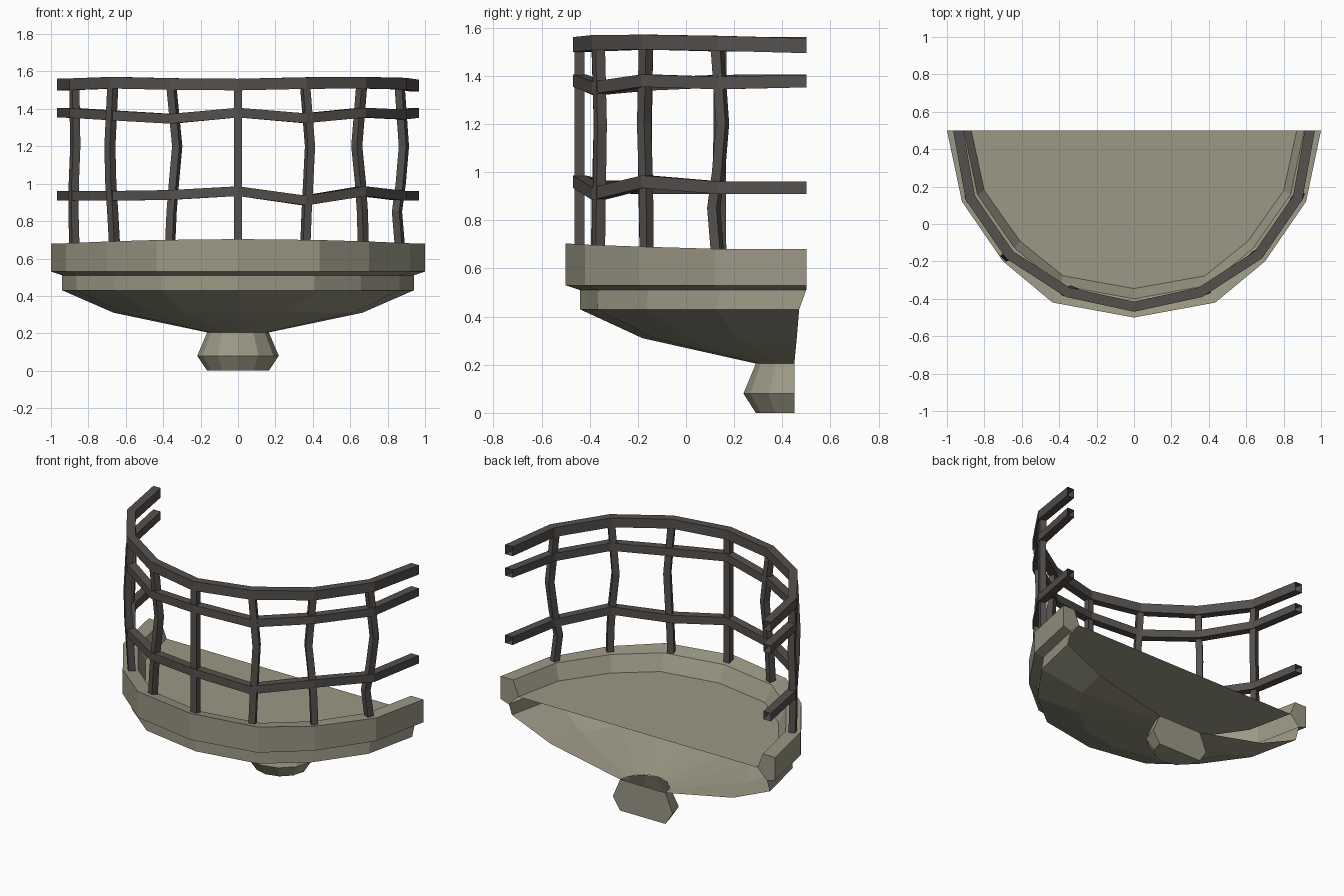
import bpy, bmesh, math
from mathutils import Vector

if "Cube" in bpy.data.objects:
    bpy.data.objects.remove(bpy.data.objects["Cube"])


def material(name, rgb):
    m = bpy.data.materials.new(name)
    m.diffuse_color = (*rgb, 1)
    m.use_nodes = True
    m.node_tree.nodes["Principled BSDF"].inputs["Base Color"].default_value = m.diffuse_color
    return m


STONE = material("weathered stone", (0.33, 0.315, 0.235))
IRON = material("dark iron", (0.09, 0.08, 0.073))


def make(name, bm, mat):
    bmesh.ops.recalc_face_normals(bm, faces=bm.faces)
    me = bpy.data.meshes.new(name)
    bm.to_mesh(me)
    bm.free()
    me.materials.append(mat)
    ob = bpy.data.objects.new(name, me)
    bpy.context.collection.objects.link(ob)
    return ob


def loft(bm, loops, closed=False):
    """Join successive vertex loops with quads; returns the vertex rows."""
    rows = [[bm.verts.new(p) for p in lp] for lp in loops]
    n = len(rows[0])
    for a, b in zip(rows, rows[1:]):
        for i in range(n if closed else n - 1):
            j = (i + 1) % n
            bm.faces.new((a[i], a[j], b[j], b[i]))
    return rows


def mirrored(half):
    return [(-x, y) for x, y in half] + [(x, y) for x, y in reversed(half[:-1])]


# plan of the outer rim, measured from the back edge
PLAN = mirrored([(1, 0), (0.92, 0.38), (0.70, 0.70), (0.435, 0.92), (0, 1)])


def ring(sx, sy, back, z, rise=0):
    lift = lambda x: rise * max(0, 1 - (x / 0.95) ** 2)
    return [(x * sx, back - y * sy, z + lift(x)) for x, y in PLAN]


# rim with raised lip, ends capped, and inner floor
bm = bmesh.new()
rows = loft(bm, [ring(0.87, 0.845, 0.5, 0.58), ring(0.91, 0.90, 0.5, 0.68),
                 ring(1, 1, 0.5, 0.68, 0.024), ring(1, 1, 0.5, 0.53),
                 ring(0.94, 0.94, 0.5, 0.51)])
bm.faces.new(rows[0])
for k in (0, -1):
    bm.faces.new([r[k] for r in rows])
make("balcony_floor_and_rim", bm, STONE)

# bowl shell below the rim, open at the back
bm = bmesh.new()
loft(bm, [ring(0.94, 0.94, 0.5, 0.512), ring(0.94, 0.91, 0.47, 0.43),
          ring(0.665, 0.64, 0.46, 0.31), ring(0.165, 0.16, 0.45, 0.205)])
make("bowl_underside", bm, STONE)

# half-round knob with flat back
bm = bmesh.new()
arc = [math.pi * i / 6 for i in range(7)]
rows = loft(bm, [[(-r * math.cos(a), 0.45 - r * 0.97 * math.sin(a), z) for a in arc]
                 for r, z in ((0.165, 0.205), (0.218, 0.08), (0.165, 0))])
bm.faces.new(rows[-1])
bm.faces.new([r[0] for r in rows] + [r[-1] for r in reversed(rows)])
make("bottom_knob", bm, STONE)

# railing plan
RAIL = mirrored([(0.94, 0.5), (0.875, 0.14), (0.665, -0.165), (0.355, -0.365), (0, -0.442)])


def rail(name, zs, h):
    bm = bmesh.new()
    pts = [Vector(p) for p in RAIL]
    loops = []
    for i, p in enumerate(pts):
        t = (pts[min(i + 1, 8)] - pts[max(i - 1, 0)]).normalized()
        if i in (0, 8):
            t = Vector((0, -1 if i == 0 else 1))
        n = Vector((t.y, -t.x)) * 0.027
        loops.append([(p.x + s * n.x, p.y + s * n.y, zs[i] + u * h / 2)
                      for s, u in ((1, -1), (1, 1), (-1, 1), (-1, -1))])
    loft(bm, loops, closed=True)
    make(name, bm, IRON)


rail("top_rail", [1.53, 1.532, 1.54, 1.533, 1.53, 1.538, 1.54, 1.535, 1.525], 0.062)
rail("middle_rail", [1.38, 1.378, 1.365, 1.347, 1.38, 1.35, 1.38, 1.37, 1.378], 0.052)
rail("lower_rail", [0.935, 0.935, 0.935, 0.94, 0.96, 0.91, 0.96, 0.935, 0.935], 0.052)

# slightly bent posts: (x, y) offsets at five heights
HEIGHTS = (0.67, 0.85, 1.0, 1.2, 1.51)
BENDS = [(0, -0.005, -0.003, 0.005, 0), (0.005, -0.005, -0.015, -0.02, -0.005),
         (-0.008, 0, 0.012, 0.03, 0), (0, 0, 0, 0, 0),
         (0.005, 0.012, 0.02, 0.03, 0.005), (0.005, 0, -0.01, -0.03, -0.005),
         (-0.01, -0.025, -0.005, 0.012, -0.01)]
for i, bend in enumerate(BENDS):
    x, y = RAIL[i + 1]
    out = Vector((x, y - 0.5)).normalized()
    side = Vector((-out.y, out.x))
    bm = bmesh.new()
    loops = []
    for z, b in zip(HEIGHTS, bend):
        c = Vector((x + b, y + (b if i == 6 else b * 0.3)))
        loops.append([(*(c + 0.021 * (u * out + v * side)), z)
                      for u, v in ((1, 1), (1, -1), (-1, -1), (-1, 1))])
    loft(bm, loops, closed=True)
    make(f"railing_post_{i + 1}", bm, IRON)
